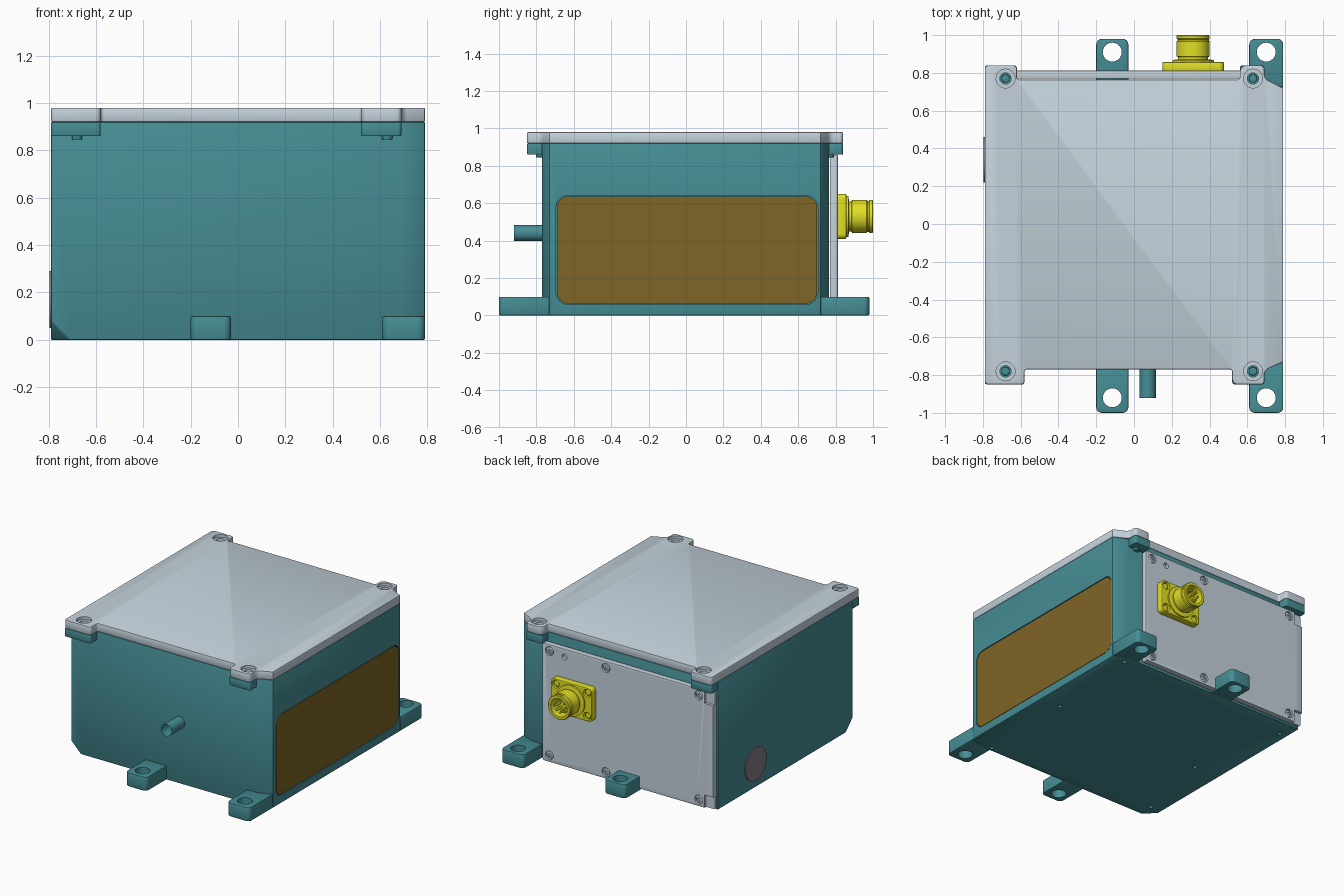
import bpy, bmesh, math
from mathutils import Vector

if "Cube" in bpy.data.objects:
    bpy.data.objects.remove(bpy.data.objects["Cube"])


def material(name, rgb):
    m = bpy.data.materials.new(name)
    m.diffuse_color = (*rgb, 1)
    m.use_nodes = True
    m.node_tree.nodes["Principled BSDF"].inputs["Base Color"].default_value = m.diffuse_color
    return m


TEAL = material("teal_paint", (0.06, 0.27, 0.30))
PALE = material("pale_metal", (0.56, 0.65, 0.72))
BROWN = material("amber_window", (0.21, 0.13, 0.02))
YELLOW = material("yellow_connector", (0.76, 0.74, 0.02))
MAUVE = material("mauve_vent", (0.23, 0.20, 0.24))


def finish(name, bm, mat, bevel=0.0):
    """Turn a bmesh into a smooth-by-angle object, with an optional small edge bevel."""
    bmesh.ops.recalc_face_normals(bm, faces=bm.faces)
    me = bpy.data.meshes.new(name)
    bm.to_mesh(me)
    bm.free()
    ob = bpy.data.objects.new(name, me)
    bpy.context.collection.objects.link(ob)
    if mat:
        me.materials.append(mat)
    if bevel:
        m = ob.modifiers.new("edge", "BEVEL")
        m.width, m.segments, m.limit_method, m.angle_limit = bevel, 2, "ANGLE", math.radians(40)
        apply(ob, m)
    return ob


def apply(ob, mod):
    bpy.context.view_layer.objects.active = ob
    bpy.ops.object.modifier_apply(modifier=mod.name)


def rounded(corners, steps=6):
    """Outline from (u, v, radius) corners."""
    out = []
    for i, (u, v, r) in enumerate(corners):
        p = Vector((u, v))
        if r <= 0:
            out.append(p)
            continue
        a = (Vector(corners[i - 1][:2]) - p).normalized()
        b = (Vector(corners[(i + 1) % len(corners)][:2]) - p).normalized()
        half = a.angle(b) / 2
        t = r / math.tan(half)
        c = p + (a + b).normalized() * (r / math.sin(half))
        s, e = p + a * t - c, p + b * t - c
        ang = s.angle_signed(e)
        a0 = math.atan2(s.y, s.x)
        out += [c + r * Vector((math.cos(a0 - ang * k / steps), math.sin(a0 - ang * k / steps)))
                for k in range(steps + 1)]
    return out


def rect(u0, u1, v0, v1, r=0.0):
    return rounded([(u0, v0, r), (u1, v0, r), (u1, v1, r), (u0, v1, r)])


def circle(u, v, r, n=28):
    return [Vector((u + r * math.cos(2 * math.pi * k / n), v + r * math.sin(2 * math.pi * k / n)))
            for k in range(n)]


PLACE = {"z": lambda u, v, w: (u, v, w), "y": lambda u, v, w: (u, w, v), "x": lambda u, v, w: (w, u, v)}


def prism_mesh(outline, w0, w1, axis, caps=True):
    bm = bmesh.new()
    lo, hi = ([bm.verts.new(PLACE[axis](p.x, p.y, w)) for p in outline] for w in (w0, w1))
    n = len(outline)
    for i in range(n):
        j = (i + 1) % n
        bm.faces.new((lo[i], lo[j], hi[j], hi[i]))
    if caps:
        bm.faces.new(lo)
        bm.faces.new(hi)
    return bm


def prism(name, outline, w0, w1, axis="z", mat=TEAL, bevel=0.0):
    return finish(name, prism_mesh(outline, w0, w1, axis), mat, bevel)


def cut(ob, outline, w0, w1, axis="z"):
    tool = prism("cutter", outline, w0, w1, axis, None)
    tool.hide_render = True
    m = ob.modifiers.new("cut", "BOOLEAN")
    m.operation, m.solver, m.object = "DIFFERENCE", "EXACT", tool
    apply(ob, m)
    bpy.data.objects.remove(tool)


def lathe_y(name, profile, cx, cz, mat, n=40):
    """Revolve (radius, y) points about an axis along y."""
    bm = bmesh.new()
    rings = [[bm.verts.new((p.x, y, p.y)) for p in circle(cx, cz, r, n)] for r, y in profile]
    for a, b in zip(rings, rings[1:]):
        for i in range(n):
            j = (i + 1) % n
            bm.faces.new((a[i], a[j], b[j], b[i]))
    bm.faces.new(rings[0])
    bm.faces.new(rings[-1])
    return finish(name, bm, mat)


# Housing with slanted right corners and one clipped bottom corner
plan = [Vector(p) for p in ((-.79, -.77), (.69, -.77), (.79, -.73), (.79, .72), (.69, .765), (-.79, .765))]
bm = prism_mesh(plan, 0, .92, "z")
res = bmesh.ops.bisect_plane(bm, geom=bm.verts[:] + bm.edges[:] + bm.faces[:], plane_co=(-.71, -.77, 0),
                             plane_no=(-1, -1, -1), clear_outer=True)
bmesh.ops.contextual_create(bm, geom=[g for g in res["geom_cut"] if isinstance(g, bmesh.types.BMEdge)])
housing = finish("housing", bm, TEAL, .005)
cut(housing, rect(-.695, .705, .058, .642, .065), .772, .85, "x")
for x, y in ((.68, .71), (.62, -.74), (.63, -.02), (-.58, -.06), (-.70, -.66), (-.73, .64)):
    cut(housing, circle(x, y, .014, 16), -.1, .03)

# Amber side window and round vent
prism("side_window", rect(-.69, .70, .063, .637, .06), .76, .788, "x", BROWN)
prism("round_vent", circle(.34, .17, .12, 48), -.796, -.78, "x", MAUVE)

# Lid with four screw ears
lid = prism("lid", rounded([
    (-.79, -.85, .02), (-.58, -.85, .02), (-.58, -.77, .015), (.52, -.77, .015), (.52, -.85, .03),
    (.69, -.85, .02), (.69, -.775, .04), (.79, -.73, 0), (.79, .72, 0), (.69, .77, .04),
    (.69, .84, .02), (.56, .84, .035), (.56, .765, .012), (-.62, .765, .012), (-.62, .84, .02),
    (-.79, .84, .02)]), .92, .98, "z", PALE, .006)

# Ears of the housing below the lid, with screw holes and screw tips
ears = {"front_left": (-.79, -.58, -.85, -.765), "front_right": (.52, .69, -.85, -.765),
        "back_left": (-.79, -.62, .76, .84), "back_right": (.56, .69, .76, .84)}
for side, (x0, x1, y0, y1) in ears.items():
    x, y = (-.68 if x0 < 0 else .63), (-.78 if y0 < 0 else .77)
    cut(lid, circle(x, y, .05), .96, 1.1)
    cut(lid, circle(x, y, .03), .8, 1.1)
    prism("lid_ear_" + side, rect(x0, x1, y0, y1, .015), .86, .92, bevel=.005)
    prism("screw_tip_" + side, circle(x, y, .022), .845, .935, bevel=.004)

# Mounting feet
for end, s, tip, hole in (("front", -1, -1.0, -.92), ("back", 1, .98, .91)):
    wall, slope = (-.765, -.73) if s < 0 else (.76, .72)
    middle = [(-.2, wall, 0), (-.2, tip, .03), (-.03, tip, .03), (-.03, wall, 0)]
    corner = [(.61, wall, 0), (.61, tip, .03), (.79, tip, .03), (.79, slope, 0), (.69, wall, 0)]
    for where, pts, x in (("middle", middle, -.115), ("right", corner, .70)):
        foot = prism(f"foot_{end}_{where}", rounded(pts), 0, .1, bevel=.006)
        cut(foot, circle(x, hole, .05, 36), -.1, .2)

# Open drain tube on the front
finish("front_tube", prism_mesh(circle(.073, .44, .043, 32), -.92, -.768, "y", caps=False), TEAL)

# Back panel with countersunk screws and stepped corners at its outer end
panel = prism("back_panel", rect(-.785, .575, .012, .857, .012), .77, .812, "y", PALE, .004)
for z0, z1 in ((-.05, .105), (.765, .95)):
    cut(panel, rect(-.9, -.715, z0, z1), .792, .9, "y")
for x in (.52, .07, -.67):
    for z in (.06, .81):
        cut(panel, circle(x, z, .032), .798, .9, "y")
        screw = prism("panel_screw", circle(x, z, .025), .785, .806, "y", PALE, .003)
        cut(screw, circle(x, z, .013, 6), .794, .9, "y")
cut(panel, circle(.40, .80, .02), .79, .9, "y")

# Connector: flange, barrel, pins
CX, CZ = .313, .53
flange = prism("connector_flange", rect(.15, .476, .41, .65, .025), .805, .858, "y", YELLOW, .006)
for sx in (-1, 1):
    for sz in (-1, 1):
        x, z = CX + sx * .125, CZ + sz * .083
        cut(flange, circle(x, z, .028), .835, .95, "y")
        prism("flange_screw", circle(x, z, .021), .83, .85, "y", YELLOW, .003)
lathe_y("connector_barrel", [(.11, .85), (.11, .868), (.08, .872), (.08, .884), (.088, .888), (.088, .965),
                             (.083, .97), (.083, .978), (.088, .982), (.088, .996), (.084, 1.0),
                             (.066, 1.0), (.064, .93)], CX, CZ, YELLOW)
for k in range(8):
    a = k * math.pi / 4
    r = .04
    prism("connector_pin", circle(CX + r * math.cos(a), CZ + r * math.sin(a), .008, 12), .925, .985, "y", YELLOW)

# Smooth shading that keeps sharp edges
bpy.ops.object.select_all(action="DESELECT")
for ob in bpy.context.collection.objects:
    ob.select_set(True)
    bpy.context.view_layer.objects.active = ob
bpy.ops.object.shade_smooth_by_angle(angle=math.radians(30))
